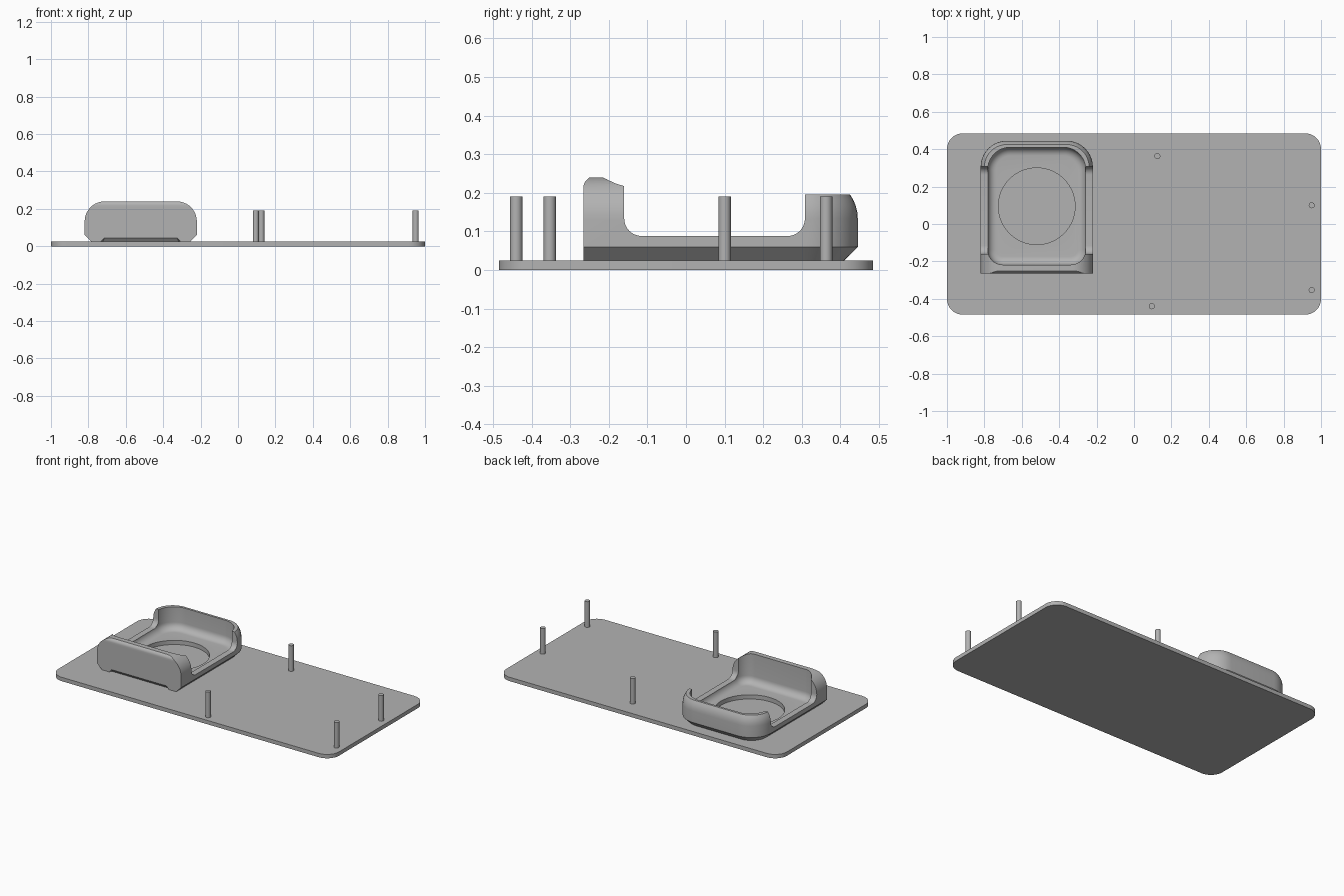
import bpy, bmesh, math

if "Cube" in bpy.data.objects:
    bpy.data.objects.remove(bpy.data.objects["Cube"])

CX = -0.52  # centre line of the cradle

grey = bpy.data.materials.new("plain grey")
grey.diffuse_color = (0.45, 0.45, 0.45, 1)
grey.use_nodes = True
grey.node_tree.nodes["Principled BSDF"].inputs["Base Color"].default_value = grey.diffuse_color


def outline(x0, x1, y0, y1, rf, rb, n=10):
    """Rounded rectangle; rf and rb are the front and back corner radii."""
    pts = []
    for cx, cy, r, a in ((x1 - rb, y1 - rb, rb, 0), (x0 + rb, y1 - rb, rb, 90),
                         (x0 + rf, y0 + rf, rf, 180), (x1 - rf, y0 + rf, rf, 270)):
        steps = n if r > 0 else 0
        for i in range(steps + 1):
            t = math.radians(a + 90 * i / max(steps, 1))
            pts.append((cx + r * math.cos(t), cy + r * math.sin(t)))
    return pts


def finish(name, bm):
    bmesh.ops.recalc_face_normals(bm, faces=bm.faces)
    me = bpy.data.meshes.new(name)
    bm.to_mesh(me)
    bm.free()
    ob = bpy.data.objects.new(name, me)
    bpy.context.collection.objects.link(ob)
    me.materials.append(grey)
    return ob


def loft(name, rings):
    """Closed solid through a stack of equal-length 3D rings."""
    bm = bmesh.new()
    rows = [[bm.verts.new(p) for p in ring] for ring in rings]
    for a, b in zip(rows, rows[1:]):
        for i in range(len(a)):
            j = (i + 1) % len(a)
            bm.faces.new((a[i], a[j], b[j], b[i]))
    bm.faces.new(rows[0])
    bm.faces.new(rows[-1])
    return finish(name, bm)


def flat(pts, z):
    return [(x, y, z) for x, y in pts]


def cylinder(name, x, y, r, z0, z1, n):
    circle = [(x + r * math.cos(2 * math.pi * i / n), y + r * math.sin(2 * math.pi * i / n))
              for i in range(n)]
    return loft(name, [flat(circle, z0), flat(circle, z1)])


def activate(ob):
    bpy.ops.object.select_all(action='DESELECT')
    ob.select_set(True)
    bpy.context.view_layer.objects.active = ob


def cut(ob, cutter):
    activate(ob)
    m = ob.modifiers.new("cut", 'BOOLEAN')
    m.operation, m.solver, m.object = 'DIFFERENCE', 'EXACT', cutter
    bpy.ops.object.modifier_apply(modifier=m.name)
    bpy.data.objects.remove(cutter)


def smooth(ob):
    activate(ob)
    bpy.ops.object.shade_smooth_by_angle(angle=math.radians(30))


# Base plate
plate_shape = outline(-1, 1, -0.485, 0.485, 0.085, 0.085)
smooth(loft("base_plate", [flat(plate_shape, 0), flat(plate_shape, 0.025)]))

# Four standing pins
for x, y in ((0.125, 0.363), (0.95, 0.1), (0.95, -0.353), (0.095, -0.44)):
    smooth(cylinder("pin", x, y, 0.016, 0.02, 0.19, 24))

# Cradle body: chamfered foot, rounded top shoulders, flat front
R = 0.107
levels = [(0.024, 0.036, 0), (0.06, 0, 0)]
for i in range(11):
    t = math.radians(9 * i)
    z = 0.24 - R + R * math.sin(t)
    levels.append((z, R * (1 - math.cos(t)), max(0, z - 0.225)))
body = []
for z, d, front in levels:
    body.append(flat(outline(CX - 0.3 + d, CX + 0.3 - d, -0.265 + front, 0.445 - d,
                             0, 0.14 - d), z))
cradle = loft("cradle", body)

# Pocket with a filleted floor
F = 0.045
pocket = []
for i in range(8):
    t = math.radians(90 * i / 7)
    d = F * (1 - math.sin(t))
    pocket.append(flat(outline(CX - 0.262 + d, CX + 0.262 - d, -0.218 + d, 0.41 - d,
                               0.08 - d, 0.12 - d), 0.052 + F * (1 - math.cos(t))))
pocket.append([(x, y, 0.3) for x, y, _ in pocket[-1]])
cut(cradle, loft("pocket_cutter", pocket))

# Side openings with rounded lower corners
side = outline(-0.16, 0.308, 0.088, 0.4, 0.045, 0)
cut(cradle, loft("side_cutter", [[(x, y, z) for y, z in side] for x in (-1, 0)]))

# Lower rear rim
top = outline(-1, 0, 0.2, 0.6, 0, 0)
cut(cradle, loft("rim_cutter", [flat(top, 0.195), flat(top, 0.4)]))

# Bevelled notch along the front foot
notch = []
for w, y, z in ((0.23, -0.285, 0.02), (0.19, -0.275, 0.056), (0.205, -0.245, 0.02)):
    notch.append((w, y, z))
cut(cradle, loft("notch_cutter", [[(CX + s * w, y, z) for w, y, z in notch] for s in (-1, 1)]))

# Round window in the floor
cut(cradle, cylinder("window_cutter", CX, 0.095, 0.205, 0.0, 0.2, 64))
smooth(cradle)
